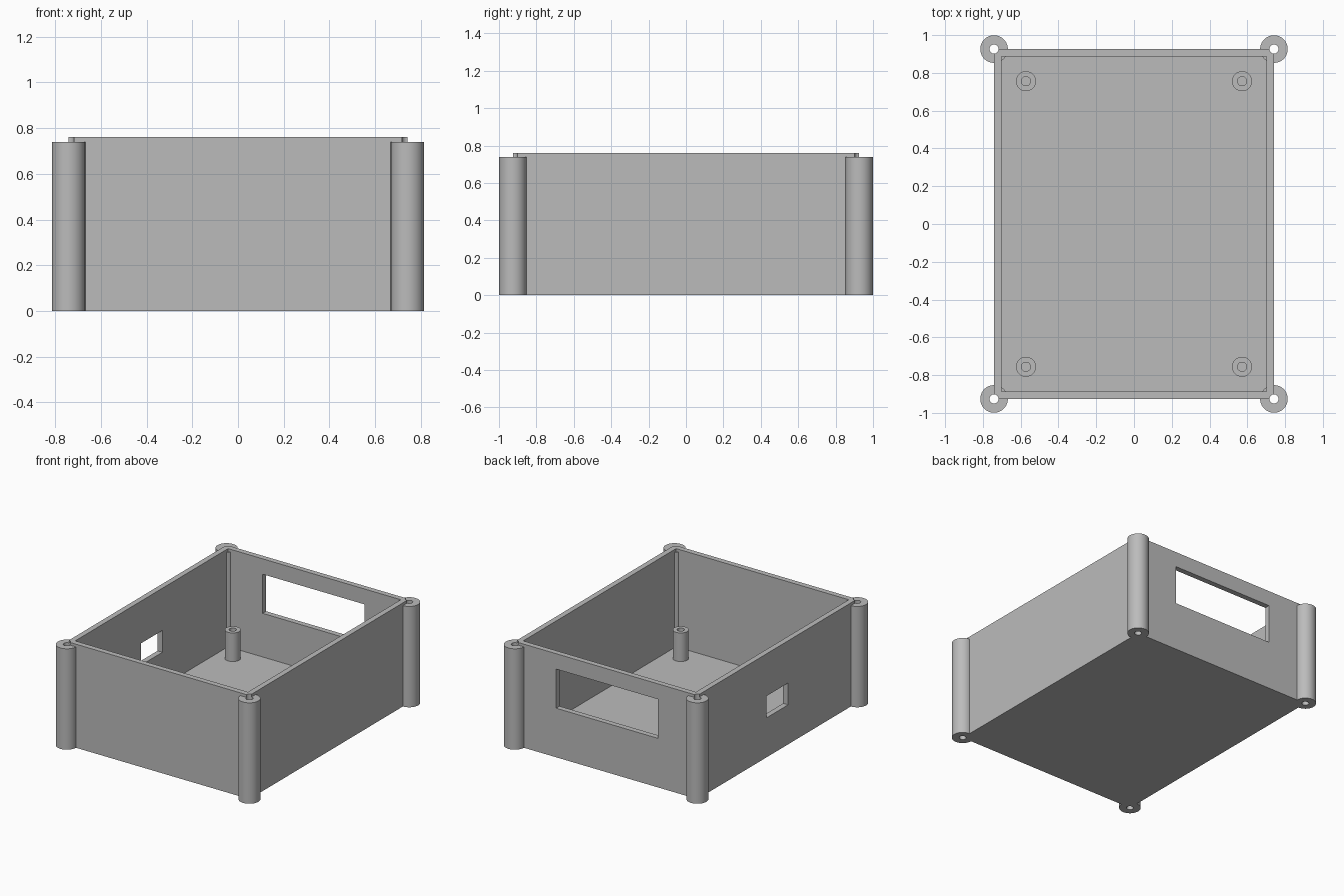
import bpy
import math

cube = bpy.data.objects.get("Cube")
if cube:
    bpy.data.objects.remove(cube, do_unlink=True)

HALF_X, HALF_Y, HEIGHT = 0.741, 0.926, 0.76
WALL, FLOOR = 0.04, 0.04
POST_R, POST_H, BORE_R = 0.073, 0.74, 0.024
CORNERS = [(sx, sy) for sx in (-1, 1) for sy in (-1, 1)]

grey = bpy.data.materials.new("plain grey")
grey.use_nodes = True
colour = (0.5, 0.5, 0.5, 1)
grey.diffuse_color = colour
grey.node_tree.nodes["Principled BSDF"].inputs["Base Color"].default_value = colour


def box(name, low, high):
    """Box between two opposite corners."""
    centre = [(a + b) / 2 for a, b in zip(low, high)]
    bpy.ops.mesh.primitive_cube_add(size=1, location=centre)
    obj = bpy.context.object
    obj.name = name
    obj.scale = [b - a for a, b in zip(low, high)]
    bpy.ops.object.transform_apply(location=True, rotation=False, scale=True)
    obj.data.materials.append(grey)
    return obj


def cylinder(name, x, y, radius, low, high):
    """Upright cylinder between two heights."""
    bpy.ops.mesh.primitive_cylinder_add(
        vertices=64, radius=radius, depth=high - low, location=(x, y, (low + high) / 2))
    obj = bpy.context.object
    obj.name = name
    bpy.ops.object.transform_apply(location=True, rotation=False, scale=True)
    obj.data.materials.append(grey)
    return obj


def combine(target, tool, operation):
    """Apply a boolean and discard the tool."""
    bpy.context.view_layer.objects.active = target
    mod = target.modifiers.new("boolean", "BOOLEAN")
    mod.operation, mod.solver, mod.object = operation, "EXACT", tool
    bpy.ops.object.modifier_apply(modifier=mod.name)
    bpy.data.objects.remove(tool, do_unlink=True)


def smooth(obj):
    bpy.ops.object.select_all(action="DESELECT")
    obj.select_set(True)
    bpy.context.view_layer.objects.active = obj
    bpy.ops.object.shade_smooth_by_angle(angle=math.radians(30))


# Open tray with floor and four walls
case = box("case", (-HALF_X, -HALF_Y, 0), (HALF_X, HALF_Y, HEIGHT))
inner_x, inner_y = HALF_X - WALL, HALF_Y - WALL
combine(case, box("cavity", (-inner_x, -inner_y, FLOOR), (inner_x, inner_y, 1)), "DIFFERENCE")

# Wide opening in the back wall, small one in the right wall
combine(case, box("back_opening", (-0.42, 0.8, 0.36), (0.405, 1, 0.647)), "DIFFERENCE")
combine(case, box("side_opening", (-0.9, -0.126, 0.29), (-0.6, 0.126, 0.45)), "DIFFERENCE")

# Corner screw posts, bored through the full height
for sx, sy in CORNERS:
    x, y = sx * HALF_X, sy * HALF_Y
    combine(case, cylinder("corner_post", x, y, POST_R, 0, POST_H), "UNION")
    combine(case, cylinder("bore", x, y, BORE_R, -0.1, 1), "DIFFERENCE")
smooth(case)

# Hollow standoffs on the floor
for sx, sy in CORNERS:
    x, y = sx * 0.572, sy * 0.756
    side = "left" if sx > 0 else "right"
    end = "back" if sy > 0 else "front"
    standoff = cylinder(f"{end}_{side}_standoff", x, y, 0.053, FLOOR, 0.25)
    combine(standoff, cylinder("bore", x, y, BORE_R, 0, 1), "DIFFERENCE")
    smooth(standoff)
